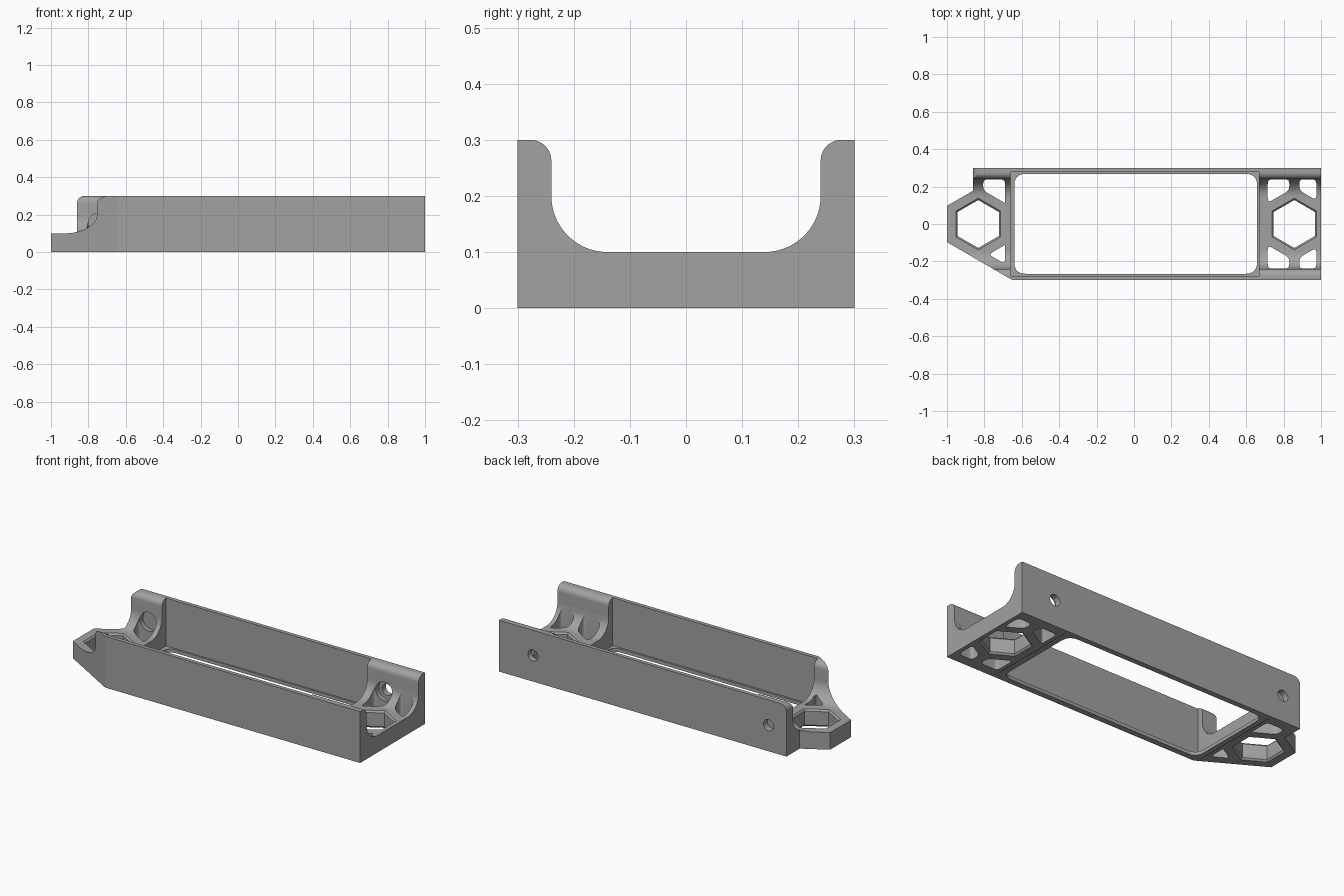
import bpy, bmesh, math
from mathutils import Vector

cube = bpy.data.objects.get("Cube")
if cube:
    bpy.data.objects.remove(cube, do_unlink=True)

grey = bpy.data.materials.new("plain grey")
grey.use_nodes = True
colour = (0.36, 0.36, 0.36, 1)
grey.diffuse_color = colour
grey.node_tree.nodes["Principled BSDF"].inputs["Base Color"].default_value = colour


def prism(name, pts, axis, low, high):
    """Extrude a 2D outline along an axis."""
    def place(p, t):
        return {"x": (t, p[0], p[1]), "y": (p[0], t, p[1]), "z": (p[0], p[1], t)}[axis]
    bm = bmesh.new()
    face = bm.faces.new([bm.verts.new(place(p, low)) for p in pts])
    new = bmesh.ops.extrude_face_region(bm, geom=[face])["geom"]
    shift = Vector(place((0, 0), high - low))
    bmesh.ops.translate(bm, vec=shift, verts=[g for g in new if isinstance(g, bmesh.types.BMVert)])
    bmesh.ops.recalc_face_normals(bm, faces=bm.faces)
    mesh = bpy.data.meshes.new(name)
    bm.to_mesh(mesh)
    bm.free()
    mesh.materials.append(grey)
    ob = bpy.data.objects.new(name, mesh)
    bpy.context.collection.objects.link(ob)
    return ob


def arc(cx, cy, r, a, b, n=10):
    angles = [math.radians(a + (b - a) * i / n) for i in range(n + 1)]
    return [(cx + r * math.cos(t), cy + r * math.sin(t)) for t in angles]


def rect(x0, x1, y0, y1):
    return [(x0, y0), (x1, y0), (x1, y1), (x0, y1)]


def rounded(pts, d, n=5):
    """Soften the corners of a convex outline."""
    out = []
    for i, p in enumerate(pts):
        p, a, b = Vector(p), Vector(pts[i - 1]), Vector(pts[(i + 1) % len(pts)])
        s = p + (a - p).normalized() * min(d, (a - p).length * 0.4)
        e = p + (b - p).normalized() * min(d, (b - p).length * 0.4)
        for k in range(n + 1):
            t = k / n
            out.append(s * (1 - t) ** 2 + p * 2 * t * (1 - t) + e * t * t)
    return out


def clip(pts, point, normal):
    """Keep the side of the outline that the normal points to."""
    out, normal, point = [], Vector(normal), Vector(point)
    for i in range(len(pts)):
        a, b = Vector(pts[i - 1]), Vector(pts[i])
        da, db = (a - point).dot(normal), (b - point).dot(normal)
        if da * db < 0:
            out.append(a.lerp(b, da / (da - db)))
        if db >= 0:
            out.append(b)
    return out


def boolean(target, cutter, operation="DIFFERENCE"):
    mod = target.modifiers.new("cut", "BOOLEAN")
    mod.object, mod.operation, mod.solver = cutter, operation, "EXACT"
    bpy.context.view_layer.objects.active = target
    bpy.ops.object.modifier_apply(modifier=mod.name)
    bpy.data.objects.remove(cutter, do_unlink=True)


def hexagon(cx, cy, r):
    return [Vector(p) for p in arc(cx, cy, r, 30, 330, 5)]


def bevel_cut(cx, r, z0, z1, r0, r1):
    """Tapered hexagonal cutter for the rim of a large opening."""
    ob = prism("rim_cutter", hexagon(cx, 0, 1), "z", z0, z1)
    for v in ob.data.vertices:
        s = r0 if abs(v.co.z - z0) < 1e-5 else r1
        v.co.x, v.co.y = cx + (v.co.x - cx) * s, v.co.y * s
    return ob


# Tray body: channel section trimmed to the footprint
half = [(0.3, 0), (0.3, 0.3)] + arc(0.277, 0.263, 0.037, 90, 180) + arc(0.14, 0.2, 0.1, 0, -90, 14)
section = half + [(-y, z) for y, z in reversed(half)]
body = prism("mounting_tray", section, "x", -1.1, 1)
footprint = [(1, -0.3), (1, 0.3), (-0.86, 0.3), (-0.86, 0.178), (-1, 0.097), (-1, -0.097), (-0.65, -0.3)]
boolean(body, prism("footprint", [(x, y * 1.0) for x, y in footprint], "z", -0.1, 0.4), "INTERSECT")

# Rounded top corner of the back wall
corner = [(-0.9, 0.34), (-0.9, 0.262)] + arc(-0.822, 0.262, 0.038, 180, 90) + [(-0.822, 0.34)]
boolean(body, prism("corner_cutter", corner, "y", 0.12, 0.35))

# Long bay with a thin ledge around the floor opening
boolean(body, prism("bay_cutter", rect(-0.66, 0.668, -0.277, 0.277), "z", 0.02, 0.5))
boolean(body, prism("window_cutter", rounded(rect(-0.64, 0.658, -0.266, 0.268), 0.06), "z", -0.1, 0.3))

# Honeycomb openings in both end floors
R, PITCH = 0.128, 0.284
for cx, side in ((0.857, 1), (-0.833, -1)):
    boolean(body, prism("hex_cutter", hexagon(cx, 0, R), "z", -0.1, 0.4))
    boolean(body, bevel_cut(cx, R, 0.09, 0.11, R, R + 0.02))
    boolean(body, bevel_cut(cx, R, -0.01, 0.01, R + 0.02, R))
    for dx in (-1, 1):
        for dy in (-1, 1):
            if side < 0 and dx < 0:
                continue
            cell = hexagon(cx + dx * PITCH / 2, dy * PITCH * 0.866, R + 0.005)
            cell = clip(cell, (0, dy * 0.239), (0, -dy))
            if side > 0:
                cell = clip(clip(cell, (0.715, 0), (1, 0)), (0.975, 0), (-1, 0))
            else:
                cell = clip(cell, (-0.69, 0), (-1, 0))
                if dy < 0:
                    cell = clip(cell, (-0.97, -0.052), (0.5, 0.866))
            boolean(body, prism("cell_cutter", rounded(cell, 0.025), "z", -0.1, 0.4))

# Counterbored screw holes through the back wall
for x in (-0.745, 0.78):
    boolean(body, prism("screw_cutter", arc(x, 0.153, 0.033, 0, 348.75, 31), "y", 0.1, 0.4))
    boolean(body, prism("counterbore_cutter", arc(x, 0.153, 0.055, 0, 348.75, 31), "y", 0.1, 0.265))

# Shallow grooves under the ends of the bay
for x in (-0.675, 0.685):
    boolean(body, prism("groove_cutter", rect(x - 0.005, x + 0.005, -0.27, 0.27), "z", -0.1, 0.006))

bpy.ops.object.select_all(action="DESELECT")
body.select_set(True)
bpy.context.view_layer.objects.active = body
bpy.ops.object.shade_smooth_by_angle(angle=math.radians(28))
